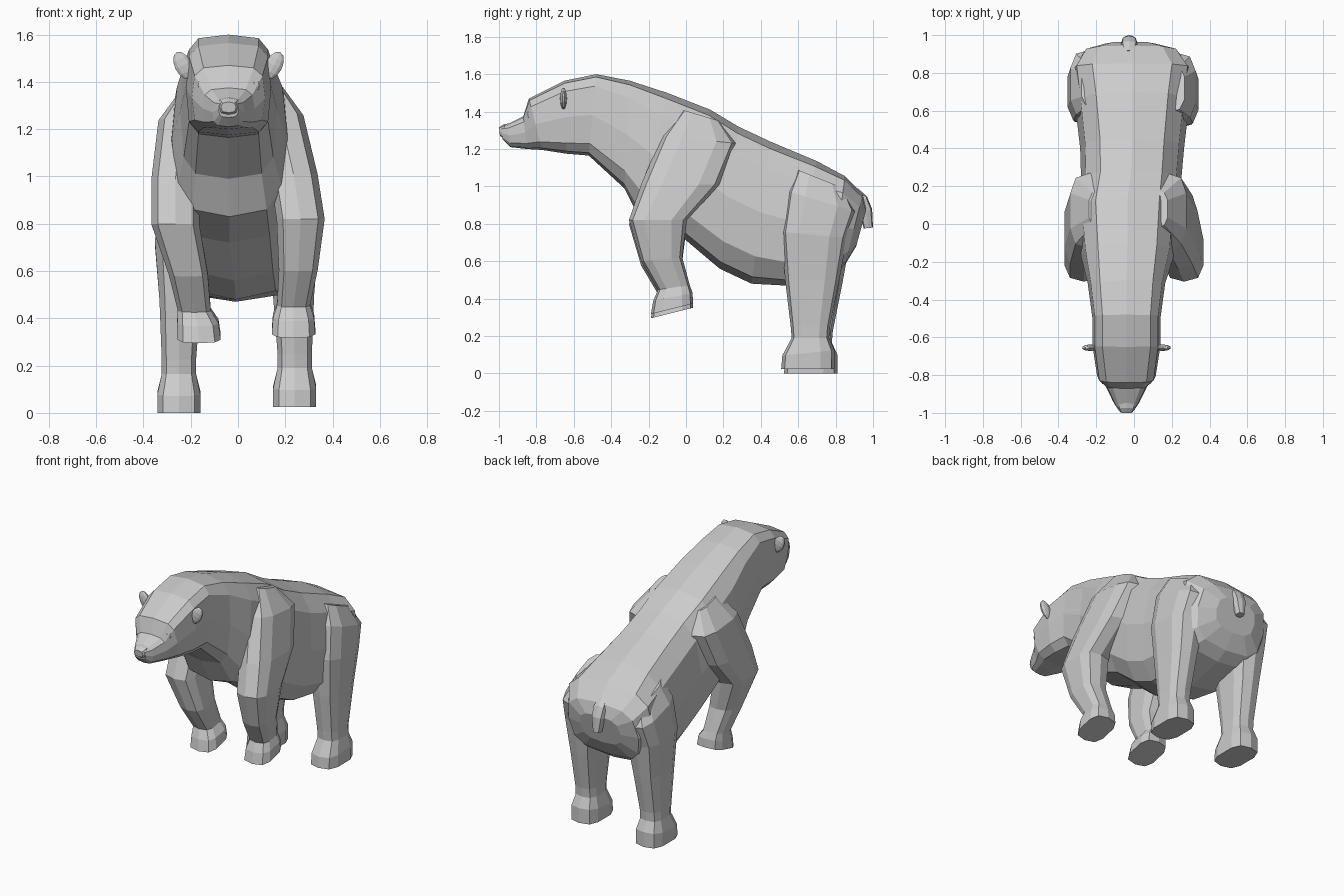
import bpy, bmesh
from math import sin, cos, pi, copysign
from mathutils import Vector, Matrix


def finish(bm, name):
    bmesh.ops.recalc_face_normals(bm, faces=bm.faces)
    mesh = bpy.data.meshes.new(name)
    bm.to_mesh(mesh)
    bm.free()
    obj = bpy.data.objects.new(name, mesh)
    bpy.context.collection.objects.link(obj)
    return obj


def ring(center, u, v, n, power):
    """Rounded-box cross-section spanned by half axes u and v."""
    pts = []
    for i in range(n):
        a = 2 * pi * i / n
        c, s = cos(a), sin(a)
        c = copysign(abs(c) ** power, c)
        s = copysign(abs(s) ** power, s)
        pts.append(center + u * s + v * c)
    return pts


def loft(name, rings):
    bm = bmesh.new()
    loops = [[bm.verts.new(p) for p in r] for r in rings]
    n = len(loops[0])
    for a, b in zip(loops, loops[1:]):
        for i in range(n):
            j = (i + 1) % n
            bm.faces.new((a[i], a[j], b[j], b[i]))
    bm.faces.new(loops[0])
    bm.faces.new(loops[-1])
    return finish(bm, name)


def body_part(name, sections, n=12):
    """Sections: top y, top z, bottom y, bottom z, half width, centre x, roundness."""
    rings = []
    for ty, tz, by, bz, hw, cx, power in sections:
        top, bottom = Vector((cx, ty, tz)), Vector((cx, by, bz))
        rings.append(ring((top + bottom) / 2, Vector((hw, 0, 0)),
                          (top - bottom) / 2, n, power))
    return loft(name, rings)


def leg(name, sections, shift=(0, 0, 0), side=1):
    """Sections: centre x, y, z, half x, half y, slope of z along y."""
    rings = []
    for cx, cy, z, hx, hy, slope in sections:
        c = Vector((side * cx, cy, z)) + Vector(shift)
        rings.append(ring(c, Vector((hx, 0, 0)), Vector((0, hy, hy * slope)), 10, 0.65))
    return loft(name, rings)


def ball(name, loc, size, segs=8, rows=6, tilt=0):
    bm = bmesh.new()
    bmesh.ops.create_uvsphere(
        bm, u_segments=segs, v_segments=rows, radius=1,
        matrix=Matrix.Translation(loc) @ Matrix.Rotation(tilt, 4, 'Y') @ Matrix.Diagonal((*size, 1)))
    return finish(bm, name)


# Head, neck and trunk in one continuous skin
body_part("body", [
    (-0.99, 1.32, -0.98, 1.25, 0.042, -0.04, 0.65),
    (-0.95, 1.335, -0.94, 1.21, 0.068, -0.04, 0.65),
    (-0.87, 1.375, -0.85, 1.20, 0.110, -0.04, 0.6),
    (-0.84, 1.47, -0.77, 1.195, 0.155, -0.04, 0.55),
    (-0.65, 1.565, -0.64, 1.175, 0.180, -0.04, 0.5),
    (-0.48, 1.60, -0.52, 1.165, 0.180, -0.04, 0.5),
    (-0.30, 1.565, -0.33, 0.99, 0.205, -0.04, 0.55),
    (-0.10, 1.50, -0.25, 0.83, 0.245, -0.035, 0.65),
    (0.13, 1.41, -0.01, 0.72, 0.265, -0.035, 0.65),
    (0.28, 1.32, 0.18, 0.56, 0.265, -0.015, 0.7),
    (0.45, 1.24, 0.35, 0.48, 0.275, -0.01, 0.7),
    (0.70, 1.135, 0.53, 0.47, 0.30, -0.01, 0.65),
    (0.85, 1.055, 0.78, 0.53, 0.32, -0.01, 0.6),
    (0.945, 0.96, 0.85, 0.58, 0.26, -0.015, 0.65),
    (0.965, 0.88, 0.91, 0.68, 0.15, -0.02, 0.7),
])

# Nose pad
body_part("nose", [
    (-1.0, 1.315, -0.995, 1.27, 0.032, -0.04, 0.65),
    (-0.975, 1.332, -0.97, 1.255, 0.048, -0.04, 0.65),
    (-0.94, 1.338, -0.94, 1.27, 0.042, -0.04, 0.65),
], n=8)

# Tail
body_part("tail", [
    (0.92, 0.99, 0.87, 0.93, 0.03, -0.025, 0.7),
    (0.968, 0.945, 0.93, 0.90, 0.045, -0.025, 0.7),
    (0.995, 0.88, 0.93, 0.86, 0.042, -0.025, 0.7),
    (1.0, 0.78, 0.95, 0.775, 0.025, -0.025, 0.7),
], n=8)

# Ears and eyes
for side, word in ((-1, "left"), (1, "right")):
    ball(word + "_ear", (-0.04 + side * 0.192, -0.655, 1.47), (0.038, 0.018, 0.062), 10, 6, side * 0.45)
    ball(word + "_eye", (-0.04 + side * 0.110, -0.832, 1.385), (0.026, 0.02, 0.03))

# Front legs: raised off the ground, the left one swung inward
front_right = [
    (0.11, 0.08, 1.38, 0.07, 0.10, -0.3),
    (0.175, 0.07, 1.25, 0.105, 0.20, -0.1),
    (0.235, -0.03, 1.01, 0.105, 0.21, 0.0),
    (0.265, -0.15, 0.82, 0.105, 0.155, 0.0),
    (0.255, -0.13, 0.61, 0.085, 0.11, 0.1),
    (0.235, -0.065, 0.46, 0.072, 0.085, 0.15),
    (0.235, -0.07, 0.41, 0.090, 0.105, 0.2),
    (0.235, -0.075, 0.345, 0.095, 0.113, 0.25),
]
inward = [0.06, 0.06, 0.03, 0.0, -0.045, -0.05, -0.065, -0.07]
front_left = [(x + d, y, z, hx, hy, s) for (x, y, z, hx, hy, s), d in zip(front_right, inward)]
leg("front_right_leg", front_right)
leg("front_left_leg", front_left, (0, 0, -0.022), -1)

# Rear legs: wide haunches, the right foot slightly lifted and forward
rear = [
    (0.17, 0.72, 1.04, 0.10, 0.13, -0.4),
    (0.215, 0.725, 0.92, 0.115, 0.185, -0.3),
    (0.23, 0.685, 0.74, 0.115, 0.175, -0.1),
    (0.235, 0.675, 0.50, 0.09, 0.145, 0.0),
    (0.24, 0.665, 0.25, 0.075, 0.105, 0.0),
    (0.24, 0.665, 0.19, 0.075, 0.10, 0.0),
    (0.24, 0.655, 0.11, 0.094, 0.14, 0.1),
    (0.24, 0.652, 0.025, 0.094, 0.143, 0.0),
]
leg("rear_right_leg", rear)
leg("rear_left_leg", rear, (-0.01, 0.015, -0.025), -1)
